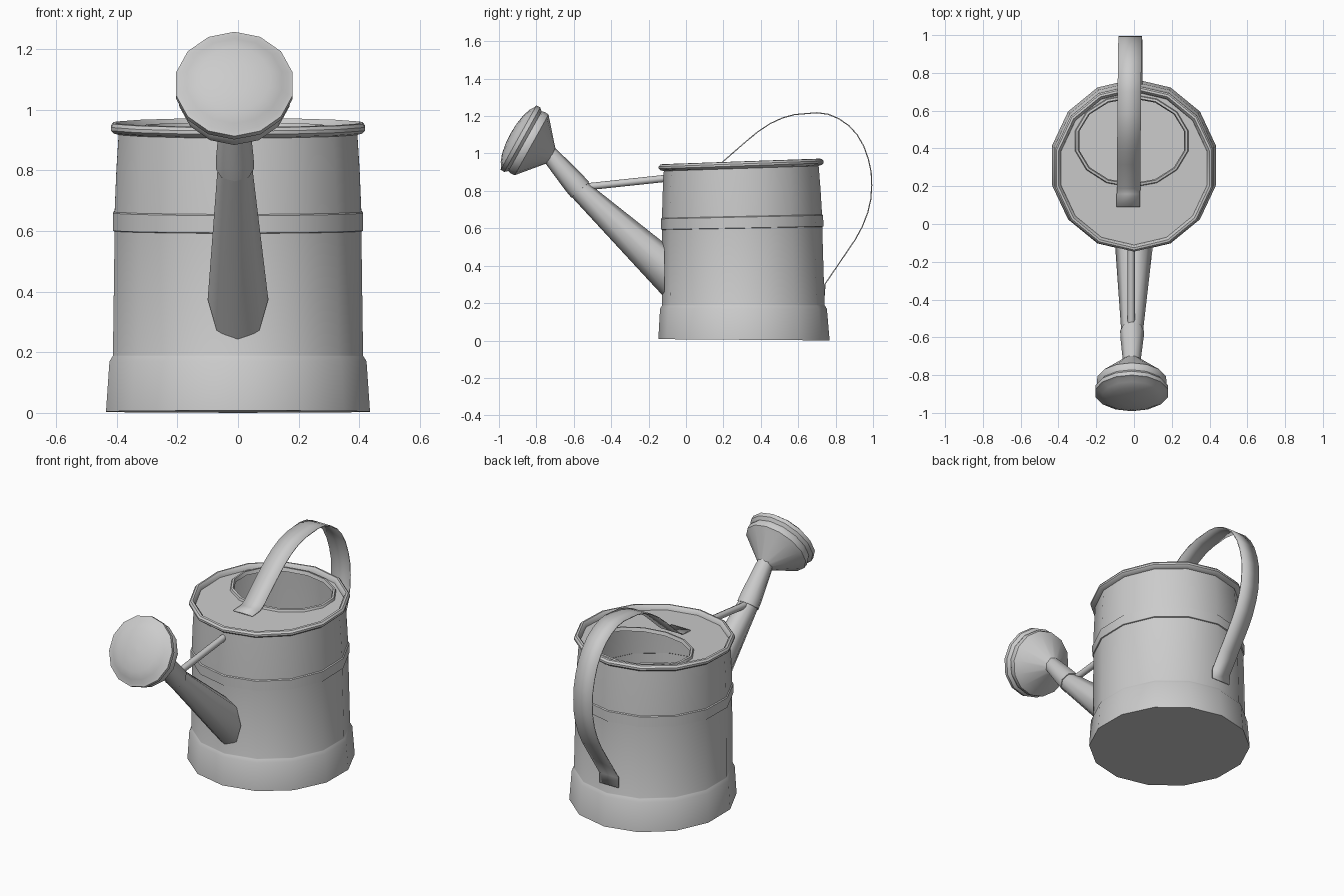
import bpy, bmesh
from math import sin, cos, pi, radians
from mathutils import Vector as V

if "Cube" in bpy.data.objects:
    bpy.data.objects.remove(bpy.data.objects["Cube"])


def finish(name, bm, angle):
    bmesh.ops.recalc_face_normals(bm, faces=bm.faces)
    me = bpy.data.meshes.new(name)
    bm.to_mesh(me)
    bm.free()
    ob = bpy.data.objects.new(name, me)
    bpy.context.collection.objects.link(ob)
    bpy.ops.object.select_all(action='DESELECT')
    ob.select_set(True)
    bpy.context.view_layer.objects.active = ob
    bpy.ops.object.shade_smooth_by_angle(angle=radians(angle))
    return ob


def loft(name, rings, n, angle=35, cap_start=False, cap_end=False):
    """Skin rings given as (centre, u axis, v axis); first vertex lies along -v."""
    bm = bmesh.new()
    loops = []
    for c, u, v in rings:
        loops.append([bm.verts.new(V(c) + V(u) * sin(2 * pi * i / n) - V(v) * cos(2 * pi * i / n))
                      for i in range(n)])
    for a, b in zip(loops, loops[1:]):
        for i in range(n):
            j = (i + 1) % n
            bm.faces.new((a[i], a[j], b[j], b[i]))
    if cap_start:
        bm.faces.new(loops[0])
    if cap_end:
        bm.faces.new(loops[-1])
    return finish(name, bm, angle)


def turned(name, base, axis, profile, n, **kw):
    """Revolve (distance, radius) pairs about an axis."""
    d = V(axis).normalized()
    u = V((1, 0, 0))
    u = (u - d * u.dot(d)).normalized()
    v = d.cross(u)
    return loft(name, [(V(base) + d * t, u * r, v * r) for t, r in profile], n, **kw)


def level(z, r, cy=None, ry=None, cx=0.0):
    """Can cross-section, tilting slightly towards the top."""
    cy = 0.31 - 0.016 * z if cy is None else cy
    ry = r if ry is None else ry
    slope = 0.045 * z - 0.008
    zc = z + slope * (cy - 0.3)
    return ((cx, cy, zc), (r * 0.975, 0, 0), (0, ry, ry * slope))


# Can body with foot band, middle band, rolled rim, lid and raised filling hole
hole = (0.44, 0.235)
loft("can_body", [
    level(0.004, 0.458), level(0.17, 0.446), level(0.187, 0.435), level(0.19, 0.434),
    level(0.60, 0.428), level(0.602, 0.434), level(0.66, 0.434), level(0.664, 0.428),
    level(0.80, 0.422), level(0.92, 0.414),
    level(0.925, 0.432), level(0.934, 0.441), level(0.945, 0.441), level(0.956, 0.432),
    level(0.958, 0.42), level(0.948, 0.41), level(0.93, 0.406),
    level(0.93, 0.315, 0.44, 0.247, -0.012), level(0.943, 0.31, 0.44, 0.243, -0.012),
    level(0.945, 0.298, 0.44, 0.231, -0.012), level(0.925, 0.292, 0.44, 0.225, -0.012),
], 14, cap_start=True)

# Tapered spout, cut vertically where it meets the can
d = V((0, -0.435, 0.42)).normalized()
up = V((0, 0.42, 0.435)).normalized()
loft("spout", [((0, -0.115, 0.375), (0.1, 0, 0), (0, 0, 0.145)),
               ((-0.01, -0.575, 0.812), (0.057, 0, 0), up * 0.057)], 8, angle=50)

# Sleeve joining the spout to the rose
neck = V((-0.012, -0.725, 0.99))
sleeve = V((-0.01, -0.565, 0.805))
turned("spout_sleeve", sleeve, neck - sleeve,
       [(0, 0.05), (0, 0.063), (0.05, 0.062), (0.27, 0.045)], 8, angle=50)

# Sprinkler rose with stepped ring and domed face
turned("sprinkler_rose", neck, (0, -0.874, 0.487), [
    (-0.01, 0.04), (0.1, 0.168), (0.115, 0.186), (0.14, 0.188), (0.155, 0.182),
    (0.172, 0.197), (0.195, 0.197), (0.2, 0.182), (0.215, 0.16), (0.23, 0.12),
    (0.24, 0.06), (0.243, 0.004)], 14, cap_end=True)

# Brace rod between can and spout
a, b = V((-0.015, -0.10, 0.868)), V((-0.015, -0.53, 0.822))
turned("brace_rod", a, b - a, [(0, 0.019), ((b - a).length, 0.019)], 8, angle=50,
       cap_start=True, cap_end=True)

# Flat strap handle with fixing tabs at both ends
path = [(0.09, 0.928), (0.16, 0.933), (0.19, 0.95), (0.316, 1.06), (0.385, 1.117), (0.45, 1.16),
        (0.515, 1.19), (0.58, 1.208), (0.70, 1.218), (0.76, 1.21), (0.815, 1.187), (0.87, 1.15),
        (0.915, 1.10), (0.95, 1.04), (0.975, 0.97), (0.99, 0.90), (0.993, 0.83), (0.988, 0.755),
        (0.972, 0.685), (0.943, 0.61), (0.905, 0.54), (0.81, 0.40), (0.742, 0.30), (0.741, 0.24)]
bm = bmesh.new()
pairs = []
for i, (y, z) in enumerate(path):
    x = -0.03 + 0.015 * i / (len(path) - 1)
    pairs.append([bm.verts.new((x + s * 0.062, y, z)) for s in (-1, 1)])
for p, q in zip(pairs, pairs[1:]):
    bm.faces.new((p[0], p[1], q[1], q[0]))
handle = finish("strap_handle", bm, 35)
solid = handle.modifiers.new("thickness", 'SOLIDIFY')
solid.thickness = 0.006
solid.offset = 0
